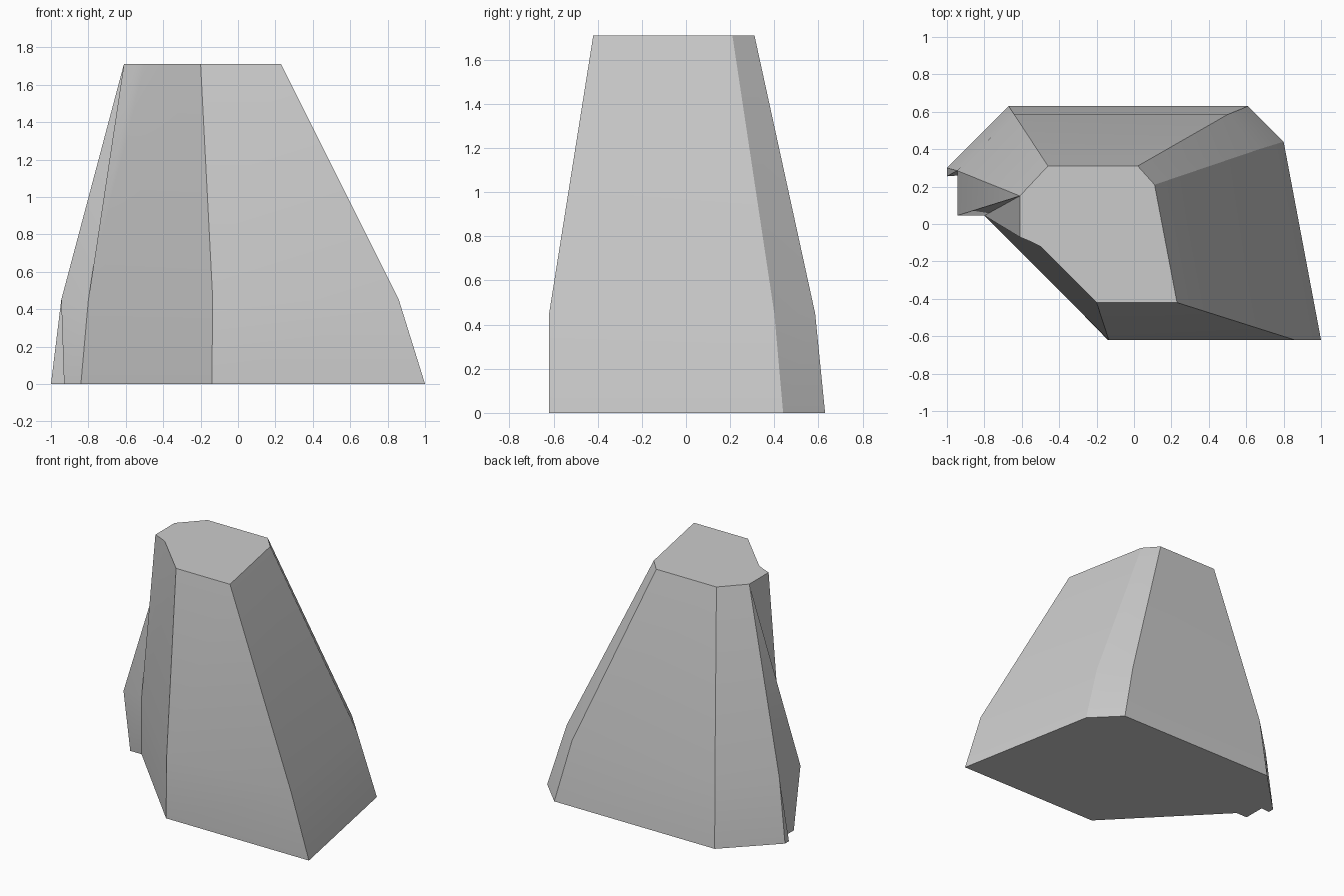
import bpy, bmesh, math

cube = bpy.data.objects.get("Cube")
if cube:
    bpy.data.objects.remove(cube, do_unlink=True)


def make_material(name, color):
    mat = bpy.data.materials.new(name)
    mat.use_nodes = True
    mat.diffuse_color = color
    mat.node_tree.nodes["Principled BSDF"].inputs["Base Color"].default_value = color
    return mat


def ring(bm, points, height):
    """Closed outline at one height; repeated points share one vertex."""
    made = {}
    for x, y in points:
        if (x, y) not in made:
            made[x, y] = bm.verts.new((x, y, height))
    return [made[p] for p in points]


def bridge(bm, lower, upper):
    """Join two outlines, collapsing quads to triangles at shared vertices."""
    count = len(lower)
    for i in range(count):
        j = (i + 1) % count
        corners = list(dict.fromkeys([lower[i], lower[j], upper[j], upper[i]]))
        if len(corners) > 2:
            bm.faces.new(corners)


# Outlines run from the front corner, round the back, to the notched side
foot_notch = (-.84, .10)
foot = [(-.14, -.62), (1, -.62), (.80, .44), (.61, .63), (-.67, .63),
        (-1, .30), (-1, .255), (-.93, .26), (-.93, .10)] + [foot_notch] * 4

ledge, waist_notch = (-.945, .285), (-.80, .045)
waist = [(-.135, -.62), (.86, -.62), (.67, .40), (.50, .585), (-.64, .585),
         ledge, ledge, ledge, (-.945, .045)] + [waist_notch] * 4

crown_notch = (-.61, .15)
crown = [(-.20, -.42), (.23, -.42), (.11, .21), (.02, .31), (-.46, .31)]
crown += [crown_notch] * 5 + [(-.61, -.07), (-.55, -.095), (-.50, -.12)]

# Rock body: flared foot, tapering upper part and flat caps
bm = bmesh.new()
levels = [ring(bm, foot, 0), ring(bm, waist, .45), ring(bm, crown, 1.71)]
for lower, upper in zip(levels, levels[1:]):
    bridge(bm, lower, upper)
bm.faces.new(list(dict.fromkeys(levels[-1])))
bm.faces.new(list(dict.fromkeys(reversed(levels[0]))))
bmesh.ops.recalc_face_normals(bm, faces=bm.faces)

mesh = bpy.data.meshes.new("rock_pillar")
bm.to_mesh(mesh)
bm.free()
mesh.materials.append(make_material("stone_grey", (.6, .6, .6, 1)))

rock = bpy.data.objects.new("rock_pillar", mesh)
bpy.context.collection.objects.link(rock)
bpy.context.view_layer.objects.active = rock
rock.select_set(True)
bpy.ops.object.shade_smooth_by_angle(angle=math.radians(28))
